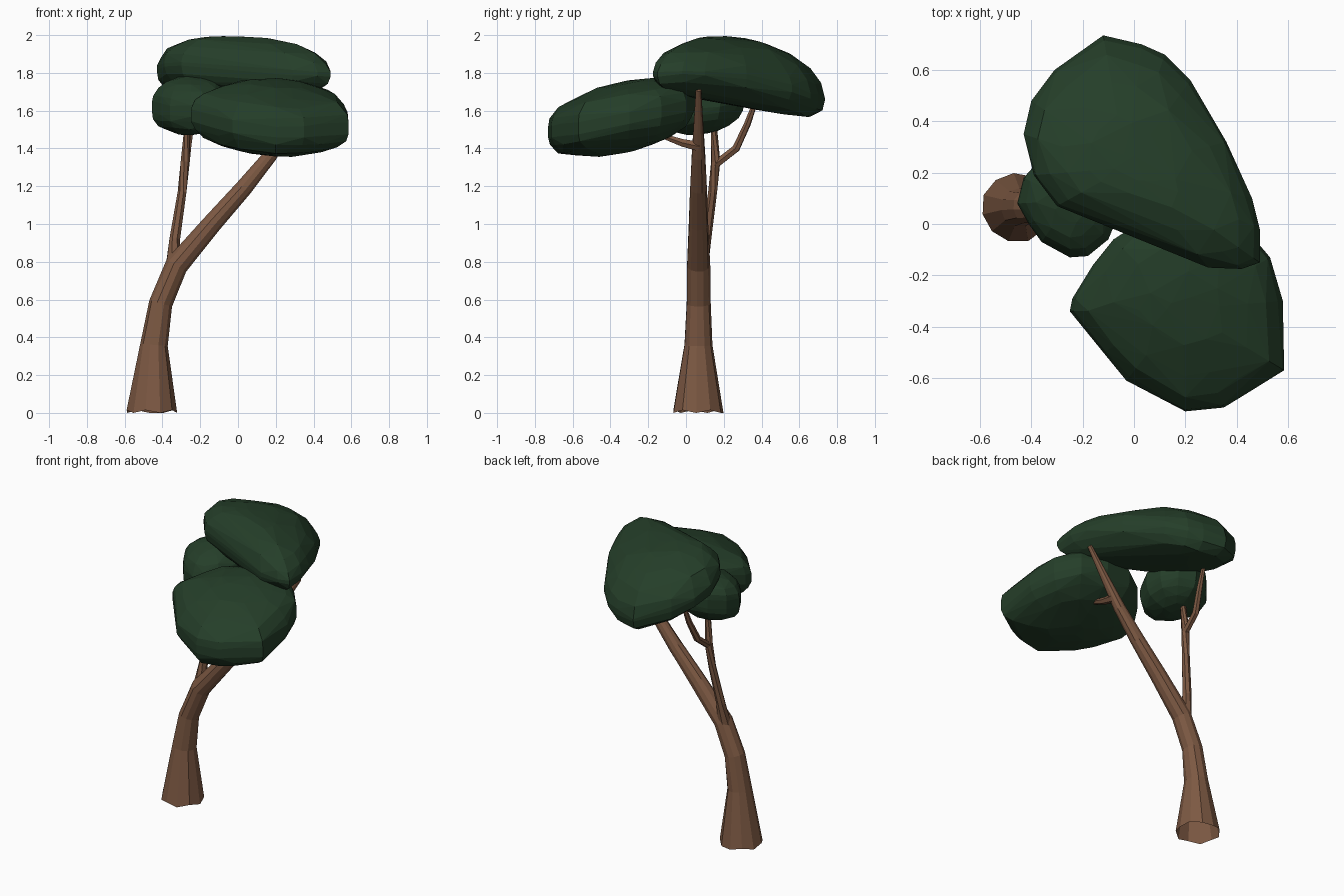
import bpy, bmesh, math, random
from mathutils import Vector

random.seed(4)


def material(name, color):
    m = bpy.data.materials.new(name)
    m.diffuse_color = color
    return m


BARK = material("bark", (0.205, 0.1, 0.056, 1))
LEAF = material("leaf", (0.018, 0.048, 0.022, 1))


def finish(name, bm, mat):
    bmesh.ops.recalc_face_normals(bm, faces=bm.faces)
    mesh = bpy.data.meshes.new(name)
    bm.to_mesh(mesh)
    bm.free()
    mesh.materials.append(mat)
    ob = bpy.data.objects.new(name, mesh)
    bpy.context.collection.objects.link(ob)
    return ob


def limb(name, path, sides, flare=False):
    """Tapered faceted tube through (x, y, z, radius) stations, open at the root."""
    bm = bmesh.new()
    pts = [Vector(p[:3]) for p in path]
    rings = []
    for i, p in enumerate(pts):
        d = pts[min(i + 1, len(pts) - 1)] - pts[max(i - 1, 0)]
        q = d.to_track_quat('Z', 'Y')
        ring = []
        for k in range(sides):
            a = math.tau * k / sides
            r = path[i][3] * random.uniform(0.98, 1.05)
            v = p + q @ Vector((r * math.cos(a), r * math.sin(a), 0))
            if flare and i == 0:
                v.z = 0.015 * (k % 2)
            ring.append(bm.verts.new(v))
        rings.append(ring)
    for a, b in zip(rings, rings[1:]):
        for k in range(sides):
            n = (k + 1) % sides
            bm.faces.new((a[k], a[n], b[n], b[k]))
    bm.faces.new(rings[-1])
    return finish(name, bm, BARK)


def canopy(name, outline, mid, half, peak, lip=0.08):
    """Faceted cushion: plan outline shrunk in layers towards a peak, about a sloping mid surface."""
    bm = bmesh.new()
    cx, cy = peak
    for s, t in ((1, 0), (0.965, 0.27), (0.85, 0.57), (0.64, 0.8), (0.38, 0.955), (0.12, 1)):
        t = lip + (1 - lip) * t
        for sign in (1, -1):
            for x, y in outline:
                j = random.uniform(-0.025, 0.02) if s < 0.99 else 0
                px, py = cx + (x - cx) * (s + j), cy + (y - cy) * (s + j)
                z = mid(px, py) + sign * half(px, py) * (t + random.uniform(-0.05, 0.02))
                bm.verts.new((px, py, z))
    bmesh.ops.convex_hull(bm, input=bm.verts)
    bmesh.ops.delete(bm, geom=[v for v in bm.verts if not v.link_faces], context='VERTS')
    return finish(name, bm, LEAF)


# Leaning trunk
limb("trunk", [(-0.46, 0.065, 0, 0.134), (-0.445, 0.066, 0.36, 0.074),
               (-0.41, 0.066, 0.58, 0.063), (-0.325, 0.066, 0.78, 0.06),
               (-0.14, 0.066, 1.0, 0.052), (0.03, 0.066, 1.19, 0.045),
               (0.17, 0.066, 1.36, 0.037), (0.41, 0.066, 1.71, 0.014)], 11, True)

# Branches
limb("side_branch", [(-0.345, 0.08, 0.78, 0.04), (-0.335, 0.105, 0.92, 0.029),
                     (-0.295, 0.14, 1.17, 0.024), (-0.28, 0.157, 1.33, 0.025),
                     (-0.265, 0.145, 1.56, 0.015)], 7)
limb("rear_twig", [(-0.28, 0.15, 1.31, 0.022), (-0.27, 0.265, 1.4, 0.022),
                   (-0.25, 0.325, 1.53, 0.018), (-0.24, 0.38, 1.68, 0.012)], 6)
limb("front_twig", [(0.22, 0.07, 1.41, 0.028), (0.22, -0.02, 1.43, 0.022),
                    (0.22, -0.15, 1.475, 0.012)], 6)

# Leaf cushions
canopy("upper_canopy",
       [(-0.12, 0.735), (0.03, 0.7), (0.12, 0.66), (0.22, 0.56), (0.36, 0.32),
        (0.46, 0.1), (0.49, -0.02), (0.49, -0.15), (0.42, -0.175), (0.29, -0.17),
        (0, -0.04), (-0.3, 0.07), (-0.39, 0.19), (-0.43, 0.35), (-0.4, 0.48), (-0.31, 0.6)],
       lambda x, y: 1.832 + 0.015 * y - 0.35 * y * y - 0.06 * x,
       lambda x, y: 0.168 + 0.12 * max(0, y - 0.24), (-0.03, 0.22))
canopy("front_canopy",
       [(-0.25, -0.34), (-0.24, -0.29), (-0.16, -0.16), (-0.08, -0.06), (0.06, 0.03),
        (0.25, 0.05), (0.42, 0), (0.53, -0.13), (0.58, -0.3), (0.585, -0.57),
        (0.44, -0.66), (0.35, -0.715), (0.2, -0.73), (-0.03, -0.61), (-0.12, -0.5)],
       lambda x, y: 1.632 + 0.2 * y - 0.02 * (x - 0.17),
       lambda x, y: 0.187, (0.19, -0.33), 0.18)
canopy("small_canopy",
       [(-0.455, 0.08), (-0.41, 0), (-0.36, -0.07), (-0.25, -0.13), (-0.18, -0.125),
        (-0.1, -0.06), (-0.05, 0.06), (-0.06, 0.18), (-0.13, 0.27), (-0.24, 0.31),
        (-0.35, 0.27), (-0.43, 0.18)],
       lambda x, y: 1.63 + 0.15 * (y - 0.09) + 0.05 * (x + 0.25),
       lambda x, y: 0.153, (-0.25, 0.09), 0.2)
